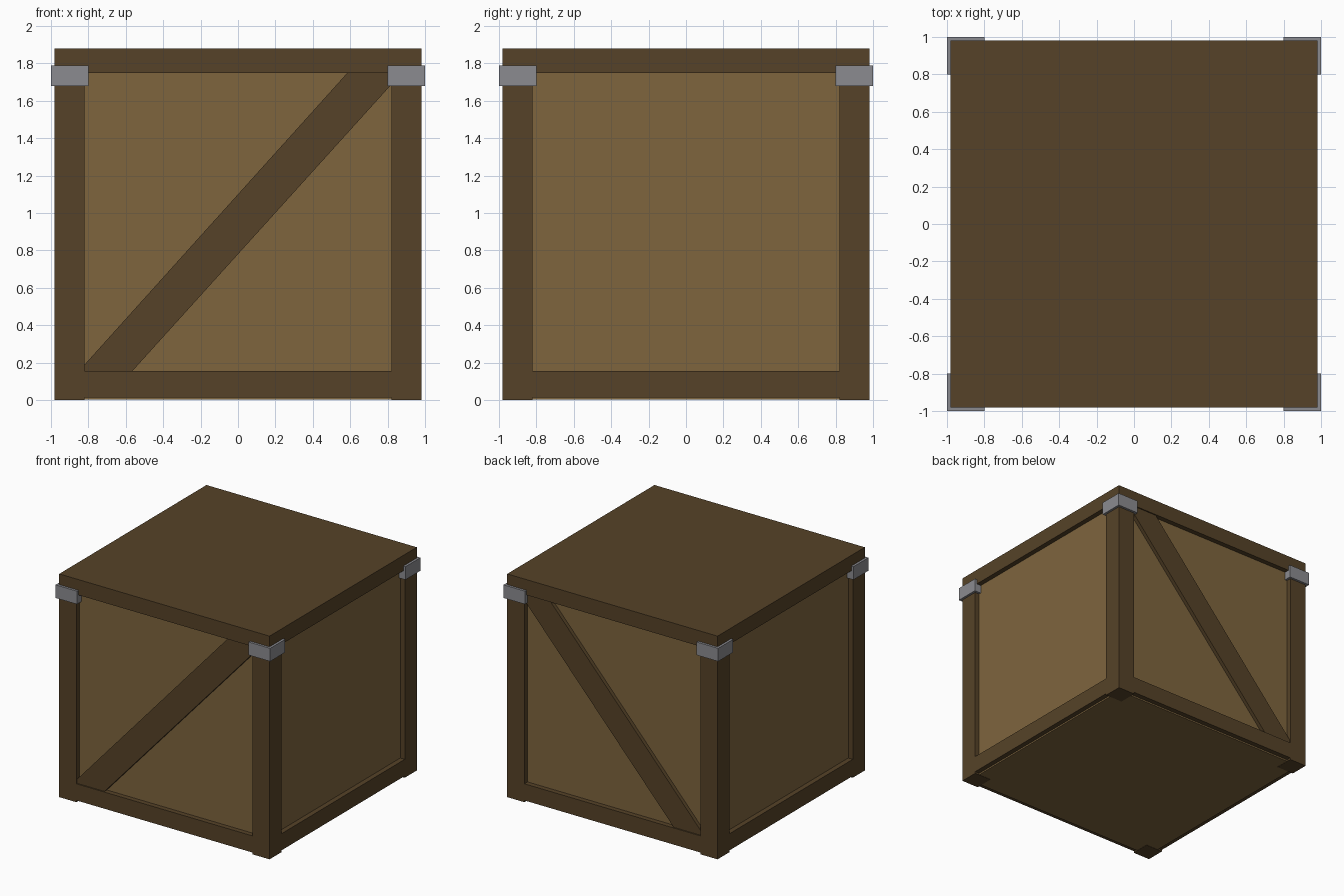
import bpy, bmesh

if "Cube" in bpy.data.objects:
    bpy.data.objects.remove(bpy.data.objects["Cube"])


def material(name, rgb):
    m = bpy.data.materials.new(name)
    m.diffuse_color = (*rgb, 1)
    m.use_nodes = True
    m.node_tree.nodes["Principled BSDF"].inputs["Base Color"].default_value = m.diffuse_color
    return m


FRAME = material("dark_wood", (0.093, 0.055, 0.021))
PANEL = material("light_wood", (0.209, 0.130, 0.048))
METAL = material("grey_metal", (0.26, 0.26, 0.28))


def finish(name, bm, mat):
    bmesh.ops.recalc_face_normals(bm, faces=bm.faces)
    me = bpy.data.meshes.new(name)
    bm.to_mesh(me)
    bm.free()
    me.materials.append(mat)
    ob = bpy.data.objects.new(name, me)
    bpy.context.collection.objects.link(ob)
    return ob


def box(name, x, y, z, mat):
    """Box from (min, max) ranges; ranges may be given in either order."""
    bm = bmesh.new()
    bmesh.ops.create_cube(bm, size=1)
    for v in bm.verts:
        v.co = [sum(r) / 2 + c * abs(r[1] - r[0]) for r, c in zip((x, y, z), v.co)]
    return finish(name, bm, mat)


def prism(name, profile, y0, y1, mat):
    """Extrude an (x, z) profile along y."""
    bm = bmesh.new()
    face = bm.faces.new([bm.verts.new((x, y0, z)) for x, z in profile])
    ext = bmesh.ops.extrude_face_region(bm, geom=[face])["geom"]
    verts = [g for g in ext if isinstance(g, bmesh.types.BMVert)]
    bmesh.ops.translate(bm, verts=verts, vec=(0, y1 - y0, 0))
    return finish(name, bm, mat)


OUT, INN, REC = 0.98, 0.82, 0.938   # frame outside, frame inside, panel plane

# Panelled body and lid
box("body_panels", (-REC, REC), (-REC, REC), (0.002, 1.76), PANEL)
box("lid", (-OUT, OUT), (-OUT, OUT), (1.75, 1.88), FRAME)

# Corner posts and metal corner brackets
for sx, nx in ((-1, "left"), (1, "right")):
    for sy, ny in ((-1, "front"), (1, "back")):
        box(f"{ny}_{nx}_post", (sx * INN, sx * OUT), (sy * INN, sy * OUT), (0, 1.755), FRAME)
        box(f"{ny}_{nx}_bracket", (sx * 0.80, sx), (sy * 0.80, sy), (1.68, 1.79), METAL)

# Bottom rails on all four sides, diagonal braces on front and back
brace = [(-0.82, 0.155), (-0.565, 0.155), (0.82, 1.687),
         (0.82, 1.75), (0.585, 1.75), (-0.82, 0.19)]
for s, ny, nx in ((-1, "front", "left"), (1, "back", "right")):
    box(f"{ny}_rail", (-INN, INN), (s * 0.90, s * OUT), (0.015, 0.155), FRAME)
    box(f"{nx}_rail", (s * 0.90, s * OUT), (-INN, INN), (0.015, 0.155), FRAME)
    prism(f"{ny}_brace", brace, s * 0.92, s * 0.97, FRAME)
